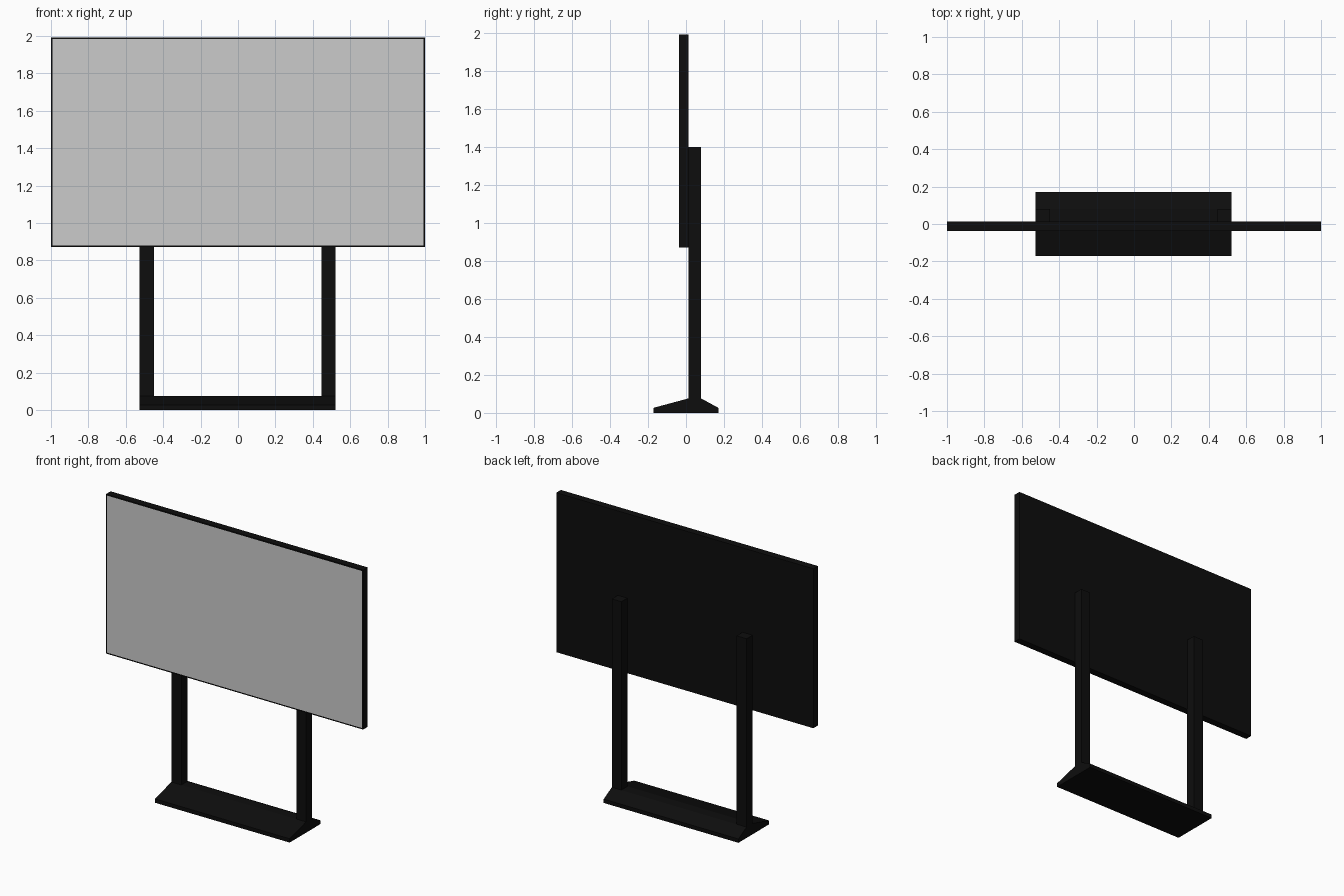
import bpy
import bmesh

if "Cube" in bpy.data.objects:
    bpy.data.objects.remove(bpy.data.objects["Cube"])


def material(name, rgb):
    m = bpy.data.materials.new(name)
    m.diffuse_color = (*rgb, 1.0)
    m.use_nodes = True
    m.node_tree.nodes["Principled BSDF"].inputs["Base Color"].default_value = m.diffuse_color
    return m


black = material("black_plastic", (0.004, 0.004, 0.004))
grey = material("screen_grey", (0.60, 0.60, 0.60))


def finish(name, bm, *mats):
    bmesh.ops.recalc_face_normals(bm, faces=bm.faces)
    me = bpy.data.meshes.new(name)
    bm.to_mesh(me)
    bm.free()
    ob = bpy.data.objects.new(name, me)
    bpy.context.collection.objects.link(ob)
    for m in mats:
        me.materials.append(m)
    return ob


def prism(profile, x0, x1):
    """Extrude a closed (y, z) profile along x."""
    bm = bmesh.new()
    face = bm.faces.new([bm.verts.new((x0, y, z)) for y, z in profile])
    new = bmesh.ops.extrude_face_region(bm, geom=[face])["geom"]
    verts = [g for g in new if isinstance(g, bmesh.types.BMVert)]
    bmesh.ops.translate(bm, verts=verts, vec=(x1 - x0, 0, 0))
    bmesh.ops.recalc_face_normals(bm, faces=bm.faces)
    return bm


def rect(y0, y1, z0, z1):
    return [(y0, z0), (y1, z0), (y1, z1), (y0, z1)]


# Display panel: front face inset to leave a thin dark bezel
bm = prism(rect(-0.038, 0.013, 0.872, 1.993), -1.0, 1.0)
front = min(bm.faces, key=lambda f: f.calc_center_median().y)
bmesh.ops.inset_individual(bm, faces=[front], thickness=0.012)
front.material_index = 1
finish("display_panel", bm, black, grey)

# Two upright posts behind the panel
for name, x0, x1 in (("left_post", -0.527, -0.449), ("right_post", 0.447, 0.521)):
    finish(name, prism(rect(0.012, 0.08, 0.03, 1.40), x0, x1), black)

# Foot: low ridge sloping to the front and back edges
foot = [(-0.17, 0), (0.17, 0), (0.17, 0.027), (0.08, 0.076), (0.012, 0.076), (-0.17, 0.027)]
finish("foot_base", prism(foot, -0.527, 0.521), black)
